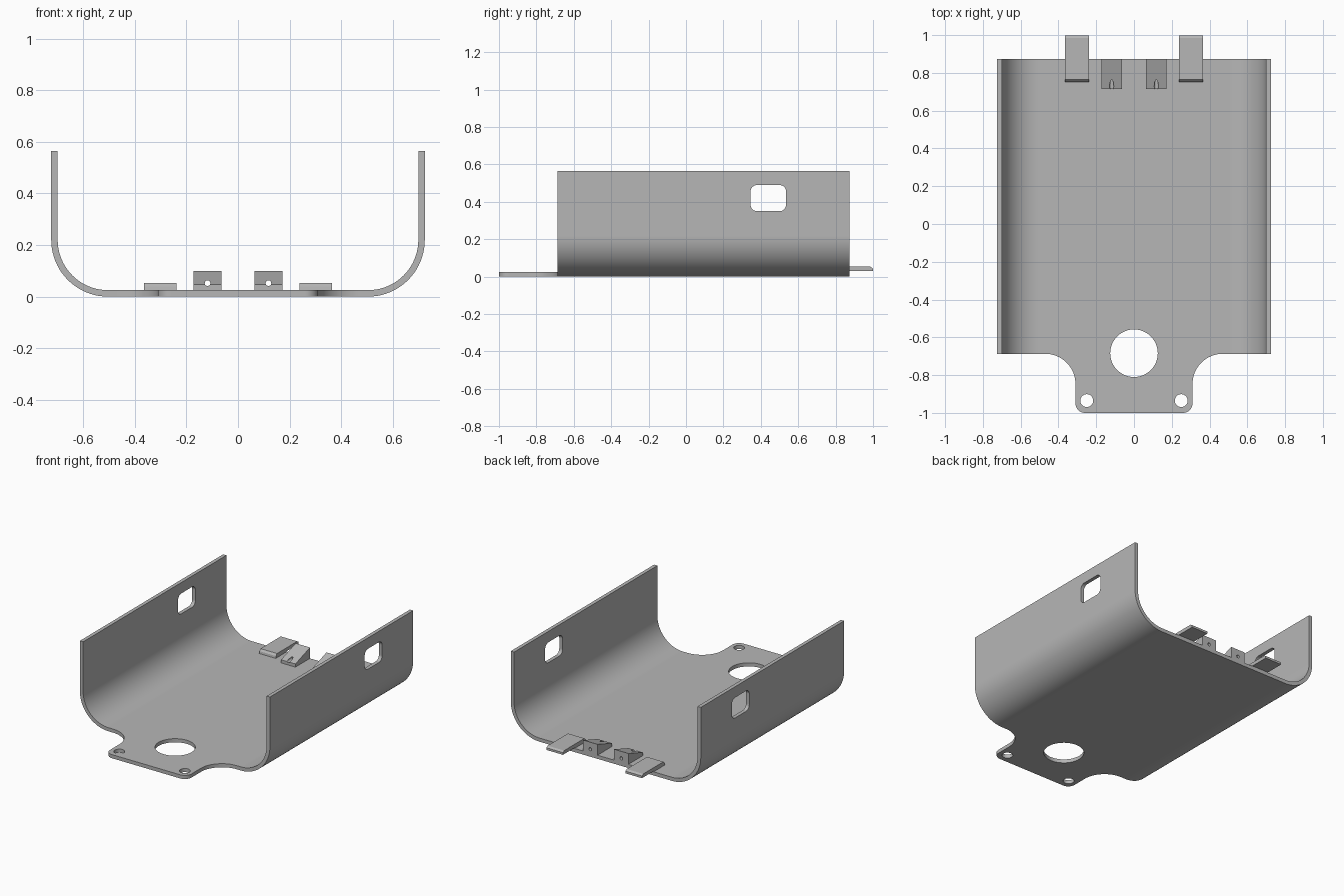
import bpy, bmesh
from math import sin, cos, radians
from mathutils import Vector

if "Cube" in bpy.data.objects:
    bpy.data.objects.remove(bpy.data.objects["Cube"], do_unlink=True)

GREY = (0.47, 0.47, 0.47, 1)
metal = bpy.data.materials.new("plain grey metal")
metal.use_nodes = True
metal.diffuse_color = GREY
metal.node_tree.nodes["Principled BSDF"].inputs["Base Color"].default_value = GREY


def arc(cx, cy, r, a0, a1, n=12):
    """Points on an arc, angles in degrees."""
    angles = [radians(a0 + (a1 - a0) * i / n) for i in range(n + 1)]
    return [(cx + r * cos(a), cy + r * sin(a)) for a in angles]


def circle(cx, cy, r, n=48):
    return arc(cx, cy, r, 0, 360, n)[:-1]


def prism(name, outline, axis, lo, hi):
    """Extrude a closed 2D outline along an axis from lo to hi."""
    place = {"x": lambda a, b, d: (d, a, b),
             "y": lambda a, b, d: (a, d, b),
             "z": lambda a, b, d: (a, b, d)}[axis]
    bm = bmesh.new()
    face = bm.faces.new([bm.verts.new(place(a, b, lo)) for a, b in outline])
    out = bmesh.ops.extrude_face_region(bm, geom=[face])
    verts = [v for v in out["geom"] if isinstance(v, bmesh.types.BMVert)]
    bmesh.ops.translate(bm, verts=verts, vec=Vector(place(0, 0, hi - lo)))
    bmesh.ops.recalc_face_normals(bm, faces=bm.faces)
    mesh = bpy.data.meshes.new(name)
    bm.to_mesh(mesh)
    bm.free()
    mesh.materials.append(metal)
    obj = bpy.data.objects.new(name, mesh)
    bpy.context.collection.objects.link(obj)
    return obj


def select_only(obj):
    bpy.ops.object.select_all(action="DESELECT")
    obj.select_set(True)
    bpy.context.view_layer.objects.active = obj


def carve(obj, cutter, operation="DIFFERENCE"):
    """Apply a boolean and discard its cutter."""
    mod = obj.modifiers.new("cut", "BOOLEAN")
    mod.operation, mod.solver, mod.object = operation, "EXACT", cutter
    select_only(obj)
    bpy.ops.object.modifier_apply(modifier=mod.name)
    bpy.data.objects.remove(cutter, do_unlink=True)


def mirrored(half):
    """Close a right-half outline by mirroring it in the first axis."""
    return half + [(-a, b) for a, b in reversed(half)]


# Bent sheet: U section swept front to back
W, H, T, R = 0.724, 0.565, 0.025, 0.22
FRONT, BACK = -0.687, 0.873
outer = arc(W - R, R, R, -90, 0, 20) + [(W, H)]
inner = [(W - T, H)] + arc(W - R, R, R - T, 0, -90, 20)
left_outer = [(-x, z) for x, z in reversed(outer)]
left_inner = [(-x, z) for x, z in reversed(inner)]
shell = prism("bent_sheet", outer + inner + left_inner + left_outer, "y", -1.1, 1.1)

# Plan outline: wide body with a filleted tongue at the front
plan = mirrored(arc(0.26, -0.95, 0.05, -90, 0, 8)
                + arc(0.47, FRONT - 0.16, 0.16, 180, 90, 16)
                + [(0.9, FRONT), (0.9, BACK)])
carve(shell, prism("plan_cutter", plan, "z", -0.2, 0.9), "INTERSECT")

# Round holes in the floor and tongue
for x, y, r in [(0, -0.684, 0.126), (-0.25, -0.935, 0.034), (0.25, -0.935, 0.034)]:
    carve(shell, prism("hole_cutter", circle(x, y, r), "z", -0.1, 0.1))

# Rounded windows through both walls
c = 0.035
window = (arc(0.535 - c, 0.49 - c, c, 0, 90, 8) + arc(0.345 + c, 0.49 - c, c, 90, 180, 8)
          + arc(0.345 + c, 0.35 + c, c, 180, 270, 8) + arc(0.535 - c, 0.35 + c, c, 270, 360, 8))
carve(shell, prism("window_cutter", window, "x", -1, 1))
parts = [shell]

# Rear tabs and drilled wedges
tab = [(0.75, 0.022), (0.753, 0.04), (0.765, 0.053), (0.985, 0.053),
       (0.999, 0.044), (0.999, 0.029), (0.87, 0.029), (0.87, 0.022)]
wedge = [(0.715, 0.022), (0.715, 0.047), (BACK, 0.1), (BACK, 0.022)]
for side, s in (("left", 1), ("right", -1)):
    parts.append(prism(side + "_tab", tab, "x", *sorted((s * 0.238, s * 0.364))))
    block = prism(side + "_wedge", wedge, "x", *sorted((s * 0.063, s * 0.172)))
    carve(block, prism("pin_cutter", circle(s * 0.118, 0.052, 0.011, 20), "y", 0.6, 1.1))
    parts.append(block)

# Smooth bends, crisp edges
for obj in parts:
    select_only(obj)
    bpy.ops.object.shade_smooth_by_angle(angle=radians(25))
    weighted = obj.modifiers.new("even_normals", "WEIGHTED_NORMAL")
    weighted.keep_sharp = True
